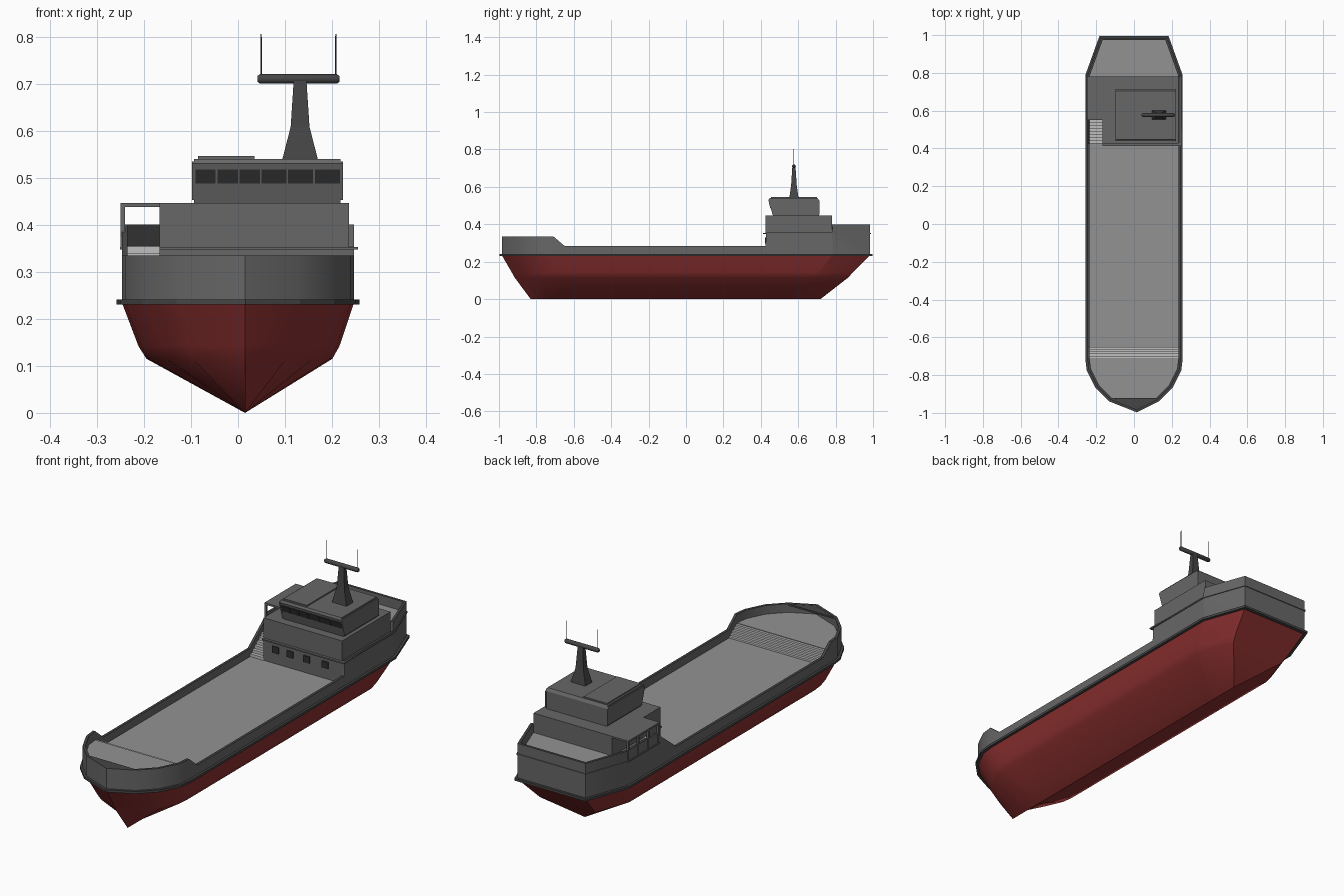
import bpy, bmesh, math
from mathutils import Vector

if "Cube" in bpy.data.objects:
    bpy.data.objects.remove(bpy.data.objects["Cube"])


def material(name, r, g, b):
    m = bpy.data.materials.new(name)
    m.diffuse_color = (r, g, b, 1)
    m.use_nodes = True
    m.node_tree.nodes["Principled BSDF"].inputs["Base Color"].default_value = m.diffuse_color
    return m


RED = material("hull red", 0.27, 0.03, 0.03)
GREY = material("superstructure grey", 0.135, 0.135, 0.135)
DECK = material("deck grey", 0.29, 0.29, 0.29)
STEP = material("step light grey", 0.52, 0.52, 0.52)
DARK = material("dark trim", 0.06, 0.06, 0.06)
GLASS = material("window black", 0.03, 0.03, 0.03)


def loft(name, rings, mat, caps=True, loop=False):
    """Join rings of equal point count into a skin."""
    bm = bmesh.new()
    vs = [[bm.verts.new(p) for p in ring] for ring in rings]
    n = len(rings[0])
    pairs = list(zip(vs, vs[1:])) + ([(vs[-1], vs[0])] if loop else [])
    for a, b in pairs:
        for i in range(n):
            j = (i + 1) % n
            bm.faces.new((a[i], a[j], b[j], b[i]))
    if caps and not loop:
        bm.faces.new(vs[0])
        bm.faces.new(vs[-1])
    bmesh.ops.remove_doubles(bm, verts=bm.verts, dist=1e-5)
    bmesh.ops.recalc_face_normals(bm, faces=bm.faces)
    me = bpy.data.meshes.new(name)
    bm.to_mesh(me)
    bm.free()
    me.materials.append(mat)
    ob = bpy.data.objects.new(name, me)
    bpy.context.collection.objects.link(ob)
    return ob


def prism(name, pts, z0, z1, mat):
    return loft(name, [[(x, y, z) for x, y in pts] for z in (z0, z1)], mat)


def box(name, x0, x1, y0, y1, z0, z1, mat):
    return prism(name, [(x0, y0), (x1, y0), (x1, y1), (x0, y1)], z0, z1, mat)


def extrude_x(name, prof, x0, x1, mat):
    return loft(name, [[(x, y, z) for y, z in prof] for x in (x0, x1)], mat)


def offset(pts, d):
    """Mitred offset of a clockwise outline, positive is outward."""
    out = []
    n = len(pts)
    for i in range(n):
        p0, p, p1 = (Vector(pts[k % n]) for k in (i - 1, i, i + 1))
        a, b = (p - p0).normalized(), (p1 - p).normalized()
        na, nb = Vector((-a.y, a.x)), Vector((-b.y, b.x))
        m = (na + nb) / (1 + na.dot(nb))
        out.append(tuple(p + m * d))
    return out


def smooth(ob, angle=30):
    bpy.ops.object.select_all(action='DESELECT')
    ob.select_set(True)
    bpy.context.view_layer.objects.active = ob
    bpy.ops.object.shade_smooth_by_angle(angle=math.radians(angle))


# Deck outline, starboard from stern to bow, then back along port
CX = 0.015
half = [(0.175, 0.985), (0.247, 0.785), (0.247, 0.78), (0.247, 0.57), (0.247, 0.43),
        (0.247, 0.425), (0.247, -0.65), (0.247, -0.71), (0.24, -0.77), (0.195, -0.86), (0.125, -0.93)]
outline = half + [(CX, -0.985)] + [(-x, y) for x, y in reversed(half)]


# Red hull: sheer, double chine and keel rings
def hull_ring(fx, f_aft, f_fore, z):
    return [(CX + (x - CX) * fx, y * (f_aft if y > 0 else f_fore), z) for x, y in outline]


hull = loft("hull", [hull_ring(1, 1, 1, 0.235), hull_ring(0.865, 0.905, 0.945, 0.142),
                     hull_ring(0.80, 0.88, 0.93, 0.115), hull_ring(0, 0.73, 0.843, 0)], RED, caps=False)
smooth(hull)

# Rubbing strake around the hull
prism("rubbing_strake", offset(outline, 0.011), 0.23, 0.241, DARK)


# Bulwark with stepped height
def rail_height(x, y):
    if y > 0.782:
        return 0.40
    if x < 0 and y > 0.425:
        return 0.40 if y > 0.5 else 0.29
    if y > 0.428:
        return 0.355
    return 0.335 if y < -0.7 else 0.285


inner = offset(outline, -0.012)
tops = [rail_height(*p) for p in outline]
bulwark = loft("bulwark", [
    [(x, y, 0.24) for x, y in outline],
    [(x, y, z) for (x, y), z in zip(outline, tops)],
    [(x, y, z) for (x, y), z in zip(inner, tops)],
    [(x, y, 0.24) for x, y in inner]], GREY, loop=True)
bulwark.data.materials.append(DARK)
for f in bulwark.data.polygons:
    if f.normal.z > 0.5:
        f.material_index = 1
smooth(bulwark, 25)

# Decks and forecastle steps
floor = offset(outline, -0.006)
prism("main_deck", floor, 0.236, 0.248, DECK)
prism("forecastle_deck", [p for p in floor if p[1] < -0.7], 0.248, 0.295, DECK)
for i in range(5):
    y = -0.65 - i * 0.012
    box(f"forecastle_step_{i}", -0.238, 0.238, -0.712, y, 0.248, 0.256 + i * 0.009, STEP)
prism("bow_plate", [(-0.115, -0.92), (0.13, -0.92), (CX, -0.975)], 0.326, 0.334, DARK)

# Upper deck slab with a notch for the port stairs
aft = offset(outline, 0.004)
slab = ([p for p in aft if p[1] > 0.5 and p[0] > 0] + [(0.255, 0.413), (-0.167, 0.413), (-0.167, 0.55), (-0.251, 0.55)]
        + [p for p in aft if p[1] > 0.56 and p[0] < 0])
prism("upper_deck_slab", slab, 0.347, 0.353, GREY)
prism("stern_deck", [p for p in floor if p[1] > 0.779], 0.351, 0.356, DECK)

# Lower and middle deckhouse
box("lower_deckhouse", -0.167, 0.244, 0.427, 0.78, 0.245, 0.348, GREY)
box("lower_deckhouse_port", -0.243, -0.16, 0.55, 0.78, 0.245, 0.348, GREY)
box("middle_deckhouse", -0.167, 0.236, 0.425, 0.78, 0.352, 0.446, GREY)
for i, x in enumerate((-0.105, -0.03, 0.055, 0.15)):
    box(f"lower_window_{i}", x - 0.016, x + 0.016, 0.422, 0.428, 0.298, 0.328, GLASS)

# Port stairs and covered walkway
for i in range(8):
    box(f"stair_{i}", -0.238, -0.167, 0.425 + i * 0.0157, 0.551, 0.248, 0.261 + i * 0.0132, STEP)
box("walkway_canopy", -0.25, -0.165, 0.55, 0.78, 0.438, 0.446, GREY)
for i, y in enumerate((0.55, 0.623, 0.697, 0.77)):
    box(f"walkway_post_{i}", -0.25, -0.24, y, y + 0.01, 0.35, 0.44, GREY)

# Bridge with raked front, side plates and roof panel
bridge = [(0.465, 0.445), (0.442, 0.53), (0.447, 0.54), (0.703, 0.54), (0.712, 0.527), (0.712, 0.445)]
extrude_x("bridge", bridge, -0.093, 0.218, GREY)
plate = [(0.463, 0.452), (0.44, 0.53), (0.445, 0.534), (0.705, 0.534), (0.714, 0.525), (0.714, 0.452)]
for name, x in (("port", -0.098), ("starboard", 0.217)):
    extrude_x(f"bridge_side_{name}", plate, x, x + 0.006, GREY)
box("roof_panel", -0.085, 0.035, 0.455, 0.70, 0.538, 0.546, GREY)
edges = (-0.092, -0.0455, 0.0015, 0.0485, 0.1045, 0.1615, 0.219)
pane = [(0.4505, 0.488), (0.4427, 0.517), (0.4477, 0.517), (0.4555, 0.488)]
for i, (a, b) in enumerate(zip(edges, edges[1:])):
    extrude_x(f"bridge_window_{i}", pane, a + 0.0018, b - 0.0018, GLASS)


# Mast, crossbar and antennas
def section(hx, hy, z):
    return [(0.132 + sx * hx, 0.577 + sy * hy, z) for sx, sy in ((-1, -1), (1, -1), (1, 1), (-1, 1))]


loft("mast", [section(0.038, 0.025, 0.538), section(0.02, 0.015, 0.608), section(0.013, 0.008, 0.715)], DARK)


def rod(name, axis, lo, hi, centre, r, sides):
    rings = []
    taper = min(0.006, (hi - lo) / 4)
    for t, s in ((lo, 0.6), (lo + taper, 1), (hi - taper, 1), (hi, 0.6)):
        ring = []
        for k in range(sides):
            u, v = (r * s * f(2 * math.pi * k / sides) for f in (math.cos, math.sin))
            ring.append((t, centre[0] + u, centre[1] + v) if axis == "x" else (centre[0] + u, centre[1] + v, t))
        rings.append(ring)
    return loft(name, rings, DARK)


smooth(rod("crossbar", "x", 0.041, 0.216, (0.577, 0.71), 0.01, 12), 40)
for i, x in enumerate((0.049, 0.208)):
    rod(f"antenna_{i}", "z", 0.71, 0.805, (x, 0.577), 0.0015, 6)
